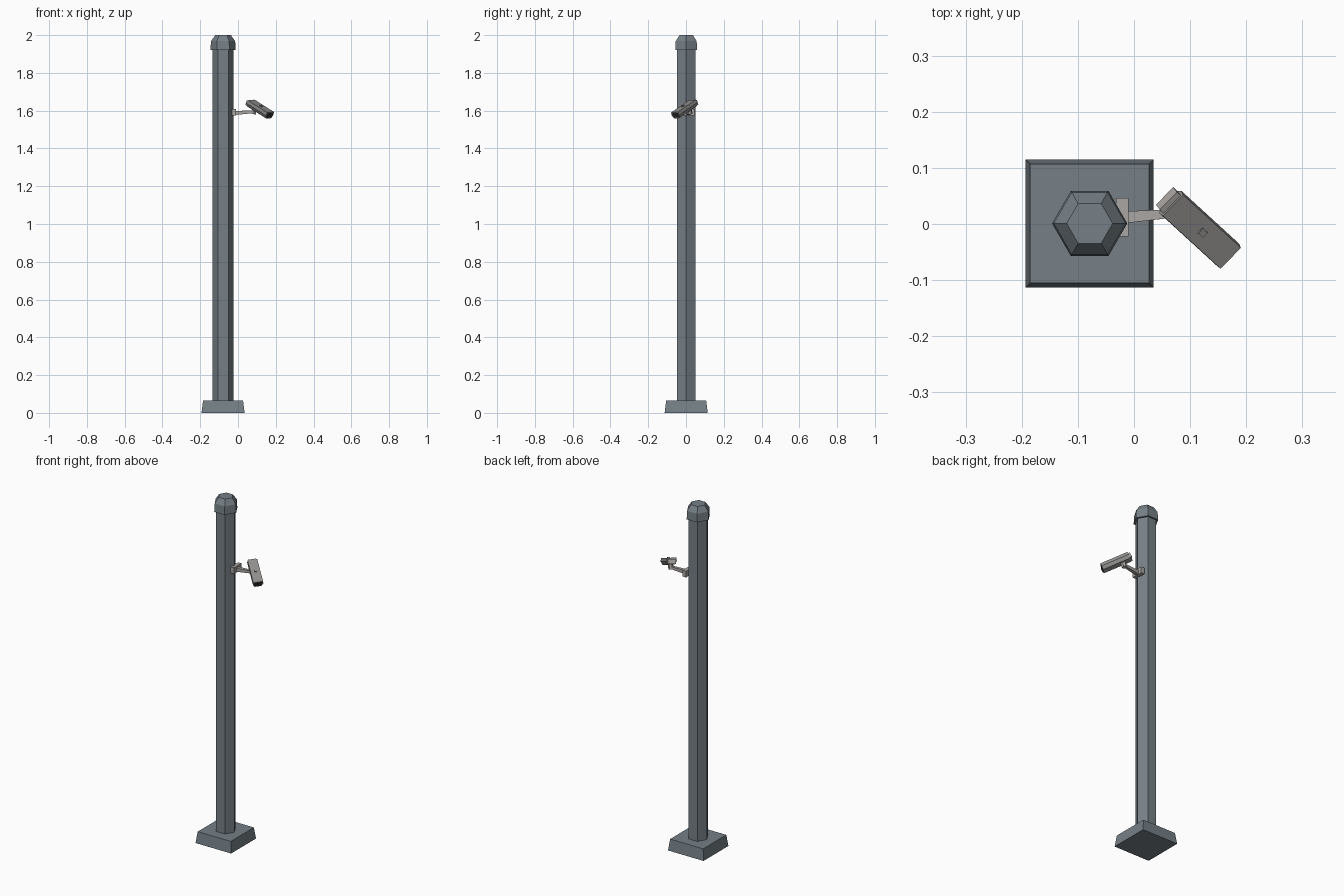
import bpy, bmesh, math
from mathutils import Vector, Matrix

if "Cube" in bpy.data.objects:
    bpy.data.objects.remove(bpy.data.objects["Cube"])


def material(name, rgb):
    m = bpy.data.materials.new(name)
    m.diffuse_color = (*rgb, 1)
    m.use_nodes = True
    m.node_tree.nodes["Principled BSDF"].inputs["Base Color"].default_value = m.diffuse_color
    return m


POLE = material("blue grey metal", (0.18, 0.215, 0.24))
BODY = material("camera grey", (0.28, 0.275, 0.27))
MOUNT = material("light mount grey", (0.40, 0.38, 0.37))
LENS = material("dark lens", (0.03, 0.03, 0.035))


def loft(name, rings, mat, matrix=Matrix()):
    """Skin a list of equal-length point rings and cap both ends."""
    bm = bmesh.new()
    rows = [[bm.verts.new(p) for p in r] for r in rings]
    n = len(rows[0])
    for a, b in zip(rows, rows[1:]):
        for i in range(n):
            j = (i + 1) % n
            bm.faces.new((a[i], a[j], b[j], b[i]))
    bm.faces.new(rows[0][::-1])
    bm.faces.new(rows[-1])
    bmesh.ops.recalc_face_normals(bm, faces=bm.faces)
    me = bpy.data.meshes.new(name)
    bm.to_mesh(me)
    bm.free()
    me.materials.append(mat)
    ob = bpy.data.objects.new(name, me)
    ob.matrix_world = matrix
    bpy.context.collection.objects.link(ob)
    return ob


def ngon(n, r, z, turn=0.0):
    return [(r * math.cos(turn + math.tau * i / n),
             r * math.sin(turn + math.tau * i / n), z) for i in range(n)]


def box(name, lo, hi, mat, matrix=Matrix()):
    rings = [[(lo[0], lo[1], z), (hi[0], lo[1], z), (hi[0], hi[1], z), (lo[0], hi[1], z)]
             for z in (lo[2], hi[2])]
    return loft(name, rings, mat, matrix)


def bar(name, a, b, r0, r1, mat, n=4):
    """Tapered bar between two points."""
    a, b = Vector(a), Vector(b)
    d = b - a
    m = Matrix.Translation(a) @ d.to_track_quat('Z', 'Y').to_matrix().to_4x4()
    return loft(name, [ngon(n, r0, 0, math.pi / n), ngon(n, r1, d.length, math.pi / n)], mat, m)


# Base, pole and cap
centre = Matrix.Translation((-0.079, 0.001, 0))
q = math.sqrt(2)
loft("base", [ngon(4, 0.114 * q, 0, math.pi / 4), ngon(4, 0.106 * q, 0.065, math.pi / 4)], POLE, centre)
loft("pole", [ngon(6, 0.056, 0.06), ngon(6, 0.056, 1.93)], POLE, centre)
loft("cap", [ngon(6, 0.067, 1.92), ngon(6, 0.064, 1.968), ngon(6, 0.041, 2.0)], POLE, centre)

# Wall plate, arm and swivel
box("wall_plate", (-0.032, -0.022, 1.574), (-0.010, 0.046, 1.610), MOUNT)
bar("arm", (-0.015, 0.012, 1.588), (0.082, 0.020, 1.594), 0.015, 0.010, MOUNT)
bar("swivel", (0.082, 0.020, 1.583), (0.090, 0.016, 1.622), 0.014, 0.014, MOUNT, 6)

# Camera frame: local x forward, y sideways, z up, origin in the middle of the top
fwd = Vector((0.738, -0.675, 0)) * math.cos(math.radians(25)) + Vector((0, 0, -math.sin(math.radians(25))))
side = Vector((0.675, 0.738, 0.08))
side = (side - fwd * side.dot(fwd)).normalized()
up = fwd.cross(side)
cam = Matrix.Translation((0.121, -0.014, 1.624)) @ Matrix((fwd, side, up)).transposed().to_4x4()

# Camera housing with a bevelled underside
profile = [(0.026, 0), (0.028, -0.018), (0.018, -0.036),
           (-0.018, -0.036), (-0.028, -0.018), (-0.026, 0)]
loft("camera_housing", [[(x, y, z) for y, z in profile] for x in (-0.077, 0.077)], BODY, cam)
loft("camera_lens", [[(x, y * 0.75, -0.017 + (z + 0.017) * 0.72) for y, z in profile]
                     for x in (0.076, 0.0785)], LENS, cam)
box("camera_back", (-0.087, -0.022, -0.032), (-0.075, 0.022, -0.006), MOUNT, cam)
box("top_screw", (-0.005, -0.006, -0.002), (0.008, 0.006, 0.004), BODY, cam)
